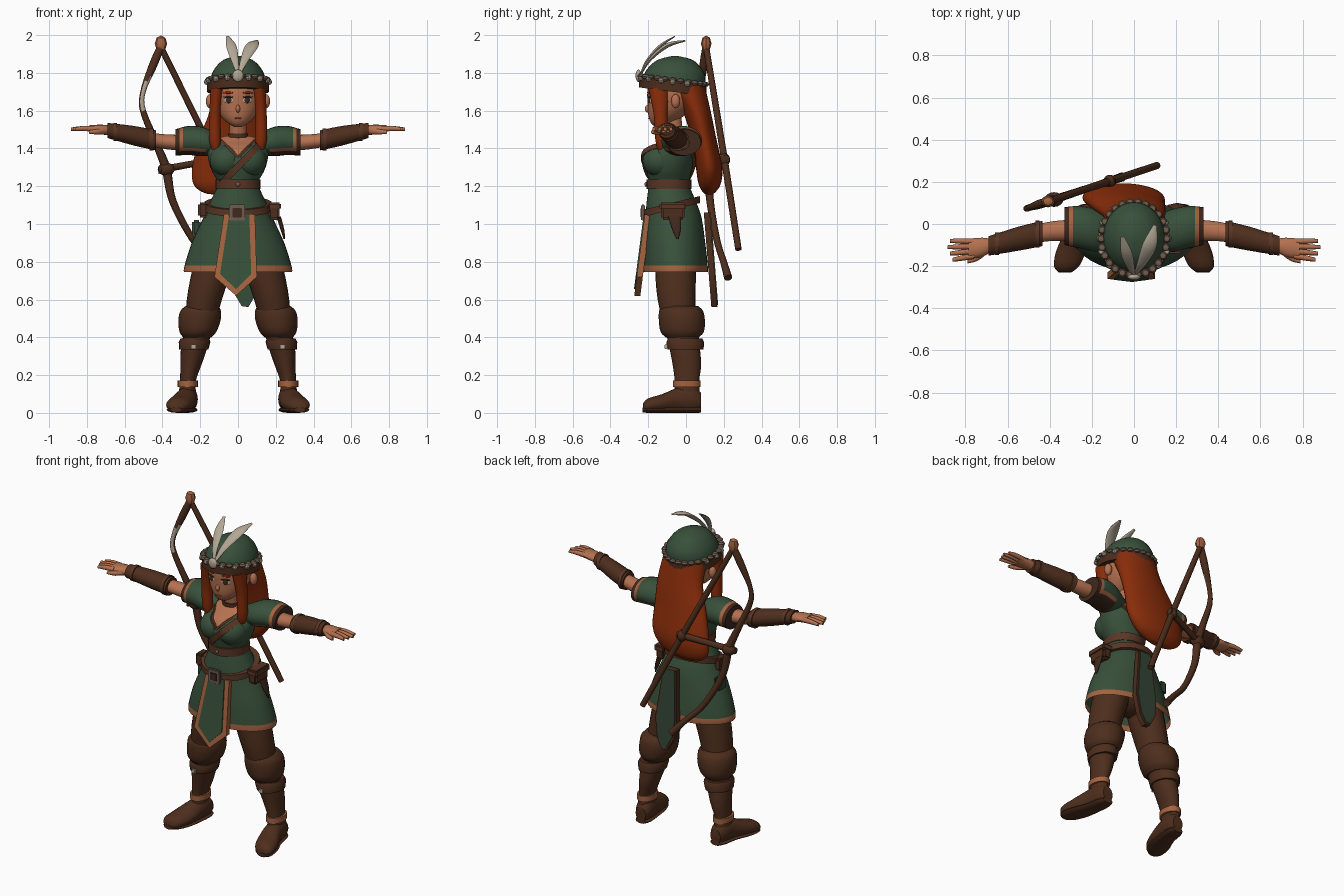
import bpy, bmesh, math
from mathutils import Vector, Matrix
from mathutils.bvhtree import BVHTree

if "Cube" in bpy.data.objects:
    bpy.data.objects.remove(bpy.data.objects["Cube"])


def material(name, *rgb):
    mat = bpy.data.materials.new(name)
    mat.use_nodes = True
    mat.diffuse_color = (*rgb, 1)
    mat.node_tree.nodes["Principled BSDF"].inputs["Base Color"].default_value = (*rgb, 1)
    return mat


GREEN = material("green cloth", .04, .08, .043)
DARK_GREEN = material("dark green cloth", .033, .06, .035)
BROWN = material("brown leather", .075, .027, .012)
LEATHER = material("light leather", .1, .036, .018)
DARK = material("dark leather", .05, .021, .012)
SKIN = material("skin", .46, .165, .08)
TRIM = material("tan trim", .37, .125, .05)
HAIR = material("red hair", .25, .026, .003)
CREAM = material("cream feather", .45, .39, .3)
METAL = material("dull metal", .16, .11, .08)


def finish(name, bm, mat, side=1):
    """Turn a bmesh into a smooth object, flipped in x when side is -1."""
    bmesh.ops.scale(bm, vec=(side, 1, 1), verts=bm.verts)
    bmesh.ops.recalc_face_normals(bm, faces=bm.faces)
    mesh = bpy.data.meshes.new(name)
    bm.to_mesh(mesh)
    bm.free()
    mesh.materials.append(mat)
    mesh.shade_smooth()
    mesh.set_sharp_from_angle(angle=math.radians(40))
    obj = bpy.data.objects.new(name, mesh)
    bpy.context.collection.objects.link(obj)
    return obj


def spline(points, steps):
    """Catmull-Rom interpolation of points with any number of values."""
    out = []
    last = len(points) - 1
    for i in range(last):
        a, b, c, d = (points[max(0, min(last, i + k))] for k in (-1, 0, 1, 2))
        for s in range(steps):
            t = s / steps
            out.append([q + t / 2 * (r - p + t * (2*p - 5*q + 4*r - w + t * (3*(q - r) + w - p)))
                        for p, q, r, w in zip(a, b, c, d)])
    return out + [list(points[last])]


def loft(name, rings, mat, axis="Z", steps=3, segs=24, cap=True, tilt=0, side=1):
    """Skin elliptical rings (x, y, z, radius, radius) set across an axis or the path."""
    rings = spline(rings, steps)
    bm = bmesh.new()
    loops = []
    for i, (x, y, z, ru, rv) in enumerate(rings):
        if axis == "path":
            ahead, behind = rings[min(i + 1, len(rings) - 1)], rings[max(i - 1, 0)]
            along = (Vector(ahead[:3]) - Vector(behind[:3])).normalized()
            v = along.cross(Vector((1, 0, 0))).normalized()
            u = v.cross(along)
        else:
            u, v = {"X": ("Y", "Z"), "Y": ("X", "Z"), "Z": ("X", "Y")}[axis]
            u, v = (Vector([float(k == w) for k in "XYZ"]) for w in (u, v))
        loop = []
        for k in range(segs):
            a = math.tau * k / segs
            p = Vector((x, y, z)) + u * max(ru, .001) * math.cos(a) + v * max(rv, .001) * math.sin(a)
            p.z += tilt * (p.y - y)
            loop.append(bm.verts.new(p))
        loops.append(loop)
    for low, high in zip(loops, loops[1:]):
        for k in range(segs):
            j = (k + 1) % segs
            bm.faces.new((low[k], low[j], high[j], high[k]))
    if cap:
        bm.faces.new(loops[0])
        bm.faces.new(loops[-1])
    return finish(name, bm, mat, side)


def band(name, x, y, low, high, rx, ry, mat, tilt=0, side=1):
    return loft(name, [(x, y, low, rx, ry), (x, y, high, rx, ry)], mat, steps=1, tilt=tilt, side=side)


def blob(name, at, size, mat, turn=0, side=1, segs=16):
    bm = bmesh.new()
    place = Matrix.LocRotScale(Vector(at), Matrix.Rotation(turn, 3, "Z").to_quaternion(), Vector(size))
    bmesh.ops.create_uvsphere(bm, u_segments=segs, v_segments=segs // 2, radius=1, matrix=place)
    return finish(name, bm, mat, side)


def box(name, at, size, mat, side=1):
    bm = bmesh.new()
    bmesh.ops.create_cube(bm, size=1, matrix=Matrix.LocRotScale(Vector(at), None, Vector(size)))
    bmesh.ops.bevel(bm, geom=bm.edges[:], offset=min(size) / 5, segments=2, affect="EDGES")
    return finish(name, bm, mat, side)


def panel(name, outline, y_at, mat, thick):
    """Hanging plate cut from an (x, z) outline."""
    bm = bmesh.new()
    face = bm.faces.new([bm.verts.new((x, y_at(z), z)) for x, z in outline])
    grown = bmesh.ops.extrude_face_region(bm, geom=[face])["geom"]
    bmesh.ops.translate(bm, vec=(0, thick, 0), verts=[g for g in grown if isinstance(g, bmesh.types.BMVert)])
    return finish(name, bm, mat)


def paint(obj, mat, rule):
    obj.data.materials.append(mat)
    for poly in obj.data.polygons:
        if rule(poly.center, poly.normal):
            poly.material_index = len(obj.data.materials) - 1


def surface(objs, x, z, sign=-1):
    """Outermost y of some objects, seen from the front (-1) or back (1)."""
    hits = []
    for obj in objs:
        tree = BVHTree.FromPolygons([v.co for v in obj.data.vertices], [p.vertices[:] for p in obj.data.polygons])
        hit = tree.ray_cast(Vector((x, sign, z)), Vector((0, -sign, 0)))[0]
        if hit:
            hits.append(hit.y)
    return sign * max((sign * h for h in hits), default=.05)


def ribbon(name, start, end, width, mat, objs, sign=-1, steps=12):
    """Strap laid over the body between two (x, z) points."""
    start, end = Vector(start), Vector(end)
    across = (end - start).orthogonal().normalized() * width / 2
    bm = bmesh.new()
    rows = []
    for i in range(steps + 1):
        mid = start.lerp(end, i / steps)
        y = surface(objs, mid.x, mid.y, sign)
        rows.append([bm.verts.new((p.x, y + sign * d, p.y)) for p, d in
                     ((mid - across, -.01), (mid - across, .012), (mid + across, .012), (mid + across, -.01))])
    for a, b in zip(rows, rows[1:]):
        for k in range(3):
            bm.faces.new((a[k], a[k + 1], b[k + 1], b[k]))
    return finish(name, bm, mat)


def pair(build, name, *args, **options):
    return [build(word + name, *args, side=s, **options) for word, s in (("left_", 1), ("right_", -1))]


# Torso and tunic
torso = loft("tunic_top", [(0, -.09, 1.17, .105, .105), (0, -.09, 1.22, .106, .105), (0, -.09, 1.28, .138, .118),
             (0, -.087, 1.34, .157, .132), (0, -.07, 1.4, .16, .115), (0, -.045, 1.44, .14, .08),
             (0, -.045, 1.465, .07, .05)], GREEN, steps=6, segs=48)
busts = pair(blob, "bust", (.062, -.14, 1.335), (.088, .09, .085), GREEN, segs=32)
chest = [torso, *busts]
for part in chest:
    paint(part, SKIN, lambda c, n: c.y < -.04 and abs(c.x) < (c.z - 1.355))
for s in (-1, 1):
    ribbon("neckline_edge", (s * .09, 1.445), (0, 1.355), .012, LEATHER, chest)
ribbon("chest_strap", (.115, 1.42), (-.105, 1.2), .035, LEATHER, chest)
ribbon("back_strap", (.115, 1.42), (-.1, 1.2), .035, LEATHER, chest, 1)
skirt = loft("tunic_skirt", [(0, -.09, 1.2, .108, .108), (0, -.075, 1.1, .155, .135), (0, -.065, 1.03, .185, .148),
             (0, -.06, .9, .245, .162), (0, -.055, .78, .283, .17), (0, -.055, .745, .287, .17)],
             GREEN, steps=4, segs=40, cap=False)
paint(skirt, TRIM, lambda c, n: c.z < .78)


# Hanging panels
def front_y(z):
    return -.218 - .13 * (1.05 - z)


def back_y(z):
    return .095 + .08 * (1.05 - z)


panel("front_panel_border", [(-.075, 1.05), (.09, 1.05), (.1, .72), (-.01, .62), (-.125, .72)], front_y, TRIM, .032)
panel("front_panel", [(-.047, 1.05), (.06, 1.05), (.07, .735), (-.01, .655), (-.095, .735)],
      lambda z: front_y(z) - .006, GREEN, .008)
tail = panel("back_panel_border", [(-.02, 1.06), (.07, 1.06), (.11, .75), (.09, .62), (.055, .56), (.02, .565),
             (-.025, .64), (-.04, .75)], back_y, BROWN, .032)
paint(tail, GREEN, lambda c, n: n.y < -.5)
panel("back_panel", [(-.01, 1.06), (.06, 1.06), (.097, .75), (.08, .63), (.05, .572), (.023, .577), (-.015, .65),
      (-.027, .75)], lambda z: back_y(z) + .037, DARK_GREEN, -.008)

# Belts, buckle and pouches
band("waist_belt", 0, -.09, 1.185, 1.235, .12, .12, LEATHER)
blob("waist_stud", (0, -.212, 1.21), (.012, .008, .012), METAL)
band("hip_belt", 0, -.075, 1.075, 1.112, .18, .15, LEATHER, tilt=.24)
box("buckle_frame", (-.005, -.228, 1.06), (.085, .02, .085), METAL)
box("buckle_centre", (-.005, -.234, 1.06), (.05, .016, .05), DARK)
box("left_pouch", (.19, -.07, 1.065), (.06, .125, .085), BROWN)
box("left_pouch_flap", (.193, -.07, 1.095), (.07, .14, .04), LEATHER)
loft("left_hanging_scrap", [(.215, -.06, 1.04, .012, .035), (.235, -.05, .97, .01, .022), (.245, -.045, .92, .004, .004)], DARK)
box("right_pouch", (-.185, -.09, 1.075), (.055, .08, .08), BROWN)
box("right_bundle", (-.22, -.03, .98), (.045, .07, .08), DARK_GREEN)

# Head and face
loft("neck", [(0, -.045, 1.4, .065, .055), (0, -.06, 1.47, .047, .047), (0, -.075, 1.57, .047, .05)], SKIN)
band("choker", 0, -.06, 1.458, 1.48, .054, .056, BROWN)
head = loft("head", [(0, -.14, 1.513, .018, .02), (0, -.128, 1.535, .055, .058), (0, -.1, 1.58, .098, .1),
            (0, -.075, 1.64, .124, .128), (0, -.07, 1.7, .132, .135), (0, -.07, 1.76, .12, .125)], SKIN, segs=32)
blob("nose", (0, surface([head], 0, 1.61), 1.61), (.012, .016, .02), SKIN)
blob("mouth", (0, surface([head], 0, 1.56), 1.56), (.022, .005, .004), TRIM)
pair(blob, "ear", (.148, -.055, 1.65), (.022, .024, .038), SKIN)
eye_y = surface([head], .05, 1.655)
pair(blob, "eye_white", (.05, eye_y, 1.655), (.026, .004, .016), CREAM, turn=.4)
pair(blob, "iris", (.049, eye_y - .003, 1.656), (.016, .004, .016), DARK, turn=.4)
pair(blob, "lash", (.051, eye_y - .002, 1.672), (.029, .004, .005), DARK, turn=.4)
pair(blob, "brow", (.052, eye_y - .001, 1.695), (.03, .004, .006), HAIR, turn=.4)

# Hair
loft("back_hair", [(0, .0, 1.73, .14, .1), (0, .055, 1.6, .15, .075), (-.03, .095, 1.45, .176, .066),
     (-.05, .122, 1.3, .192, .07), (-.075, .125, 1.21, .16, .058), (-.09, .122, 1.165, .09, .03),
     (-.09, .12, 1.155, .02, .01)], HAIR, steps=5, segs=32)
pair(loft, "side_lock", [(.11, -.145, 1.72, .035, .055), (.122, -.135, 1.58, .03, .036),
     (.122, -.13, 1.45, .032, .033), (.118, -.13, 1.395, .02, .02)], HAIR)

# Cap, brim, studs and feathers
loft("cap", [(0, -.065, 1.72, .148, .165), (0, -.062, 1.78, .143, .165), (0, -.06, 1.83, .118, .138),
     (0, -.058, 1.87, .075, .09), (0, -.058, 1.89, .01, .012)], GREEN, segs=32)
band("cap_brim", 0, -.07, 1.7, 1.76, .163, .178, BROWN, tilt=-.13)
for i in range(26):
    a = math.tau * i / 26
    dy = .174 * math.sin(a)
    blob("brim_fringe", (.156 * math.cos(a), dy - .07, 1.762 - .13 * dy), (.02, .02, .014), METAL, segs=8)
for degrees in (0, 25, 155, 180, -20, -45, -70, -110, -135, -160):
    a = math.radians(degrees)
    dy = .18 * math.sin(a)
    blob("brim_stud", (.165 * math.cos(a), dy - .07, 1.752 - .13 * dy), (.016, .016, .016), CREAM, segs=8)
blob("cap_medallion", (0, -.252, 1.785), (.03, .015, .033), CREAM)
loft("tall_feather", [(0, -.24, 1.79, .006, .004), (-.015, -.21, 1.86, .018, .006), (-.035, -.14, 1.94, .027, .008),
     (-.055, -.06, 1.993, .008, .003)], CREAM, axis="path", steps=5, segs=12)
loft("side_feather", [(.005, -.24, 1.79, .006, .004), (.035, -.19, 1.87, .022, .008), (.075, -.1, 1.945, .034, .012),
     (.1, -.005, 1.97, .008, .004)], CREAM, axis="path", steps=5, segs=12)

# Arms, sleeves and bracers
pair(loft, "arm", [(.15, -.03, 1.43, .05, .045), (.3, -.03, 1.43, .05, .042), (.42, -.038, 1.44, .045, .038),
     (.55, -.07, 1.465, .04, .038)], SKIN, axis="X")
for sleeve in pair(loft, "sleeve", [(.09, -.04, 1.42, .07, .045), (.18, -.03, 1.435, .1, .076),
                   (.26, -.015, 1.442, .1, .077), (.33, -.01, 1.432, .09, .07)], GREEN, axis="X", steps=8):
    paint(sleeve, TRIM, lambda c, n: abs(c.x) > .295 or (c.z < 1.4 and abs(c.x) > .17))
    paint(sleeve, DARK, lambda c, n: abs(c.x) > .313 or (c.z < 1.382 and abs(c.x) > .17))
pair(loft, "bracer", [(.435, -.045, 1.443, .06, .053), (.55, -.07, 1.467, .057, .052),
     (.69, -.104, 1.495, .046, .04)], BROWN, axis="X")
for x, y, z, r in ((.458, -.048, 1.447, .064), (.65, -.094, 1.488, .053)):
    pair(loft, "bracer_strap", [(x - .01, y, z, r, r - .005), (x + .01, y, z, r, r - .005)], LEATHER, axis="X", steps=1)

# Hands
pair(loft, "palm", [(.67, -.1, 1.493, .028, .026), (.72, -.11, 1.5, .045, .026), (.785, -.118, 1.503, .048, .02)],
     SKIN, axis="X", segs=16)
for i in range(4):
    reach = .885 - .012 * abs(i - 1)
    pair(loft, "finger", [(.76, -.083 - .023 * i, 1.503, .014, .016), (.82, -.081 - .027 * i, 1.506, .013, .014),
         (reach, -.08 - .03 * i, 1.502, .009, .009)], SKIN, axis="X", segs=10)
pair(loft, "thumb", [(.7, -.125, 1.493, .019, .018), (.745, -.16, 1.488, .016, .015), (.79, -.178, 1.487, .009, .009)],
     SKIN, axis="X", segs=10)

# Legs and boots
blob("pelvis", (0, -.055, .87), (.17, .125, .13), BROWN)
pair(loft, "thigh", [(.1, -.055, .9, .105, .11), (.14, -.055, .75, .104, .108), (.178, -.05, .6, .093, .1),
     (.21, -.03, .42, .075, .08)], BROWN)
pair(loft, "knee_cuff", [(.19, -.03, .565, .088, .095), (.198, -.026, .54, .107, .116), (.204, -.022, .49, .112, .122),
     (.212, -.02, .43, .098, .115), (.216, -.02, .4, .075, .088)], BROWN, segs=16)
pair(loft, "boot_shaft", [(.215, -.02, .42, .073, .085), (.235, -.005, .33, .068, .08), (.25, .005, .25, .055, .075),
     (.265, .005, .17, .042, .065), (.268, .005, .1, .046, .068)], BROWN)
pair(loft, "shin_strap", [(.228, -.004, .395, .075, .09), (.23, -.004, .375, .084, .1), (.234, -.002, .335, .077, .095)],
     BROWN, steps=1)
pair(box, "shin_buckle", (.236, -.106, .35), (.028, .014, .025), CREAM)
pair(band, "ankle_cuff", .266, .005, .138, .172, .053, .073, TRIM)
pair(loft, "boot_foot", [(.262, .08, .06, .035, .045), (.265, .04, .072, .052, .07), (.275, -.04, .068, .058, .066),
     (.3, -.13, .05, .07, .048), (.32, -.2, .04, .06, .037), (.327, -.228, .03, .03, .02)], BROWN, axis="Y")
pair(loft, "boot_sole", [(.262, .08, .016, .035, .015), (.265, .04, .016, .052, .016), (.275, -.04, .016, .057, .016),
     (.3, -.13, .016, .069, .016), (.32, -.2, .016, .058, .016), (.327, -.23, .016, .03, .013)], BROWN, axis="Y", segs=12)


# Bow carried on the back
def slung(x, z, r):
    return (x, .07 + .33 * (x + .52), z, r, r)


limb = loft("bow_limb", [slung(*p) for p in ((-.407, 1.94, .02), (-.45, 1.84, .022), (-.503, 1.7, .014),
            (-.503, 1.6, .016), (-.43, 1.42, .02), (-.38, 1.29, .024), (-.345, 1.12, .02), (-.24, .92, .018),
            (-.13, .8, .018), (-.055, .715, .022))], BROWN, axis="path", steps=5, segs=12)
paint(limb, CREAM, lambda c, n: 1.6 < c.z < 1.77 and n.y < -.3 and n.x > -.4)
loft("bow_stave", [slung(*p) for p in ((-.405, 1.93, .016), (-.115, 1.34, .018), (.11, .865, .017))],
     BROWN, axis="path", segs=12)
loft("bow_brace", [slung(-.42, 1.285, .02), slung(-.26, 1.315, .018), slung(-.09, 1.345, .02)], BROWN, axis="X", segs=12)
blob("bow_grip", slung(-.38, 1.29, 0)[:3], (.045, .035, .035), BROWN)
blob("bow_joint", slung(-.115, 1.34, 0)[:3], (.03, .03, .035), BROWN)
blob("bow_tip", slung(-.408, 1.955, 0)[:3], (.033, .028, .043), TRIM, segs=8)
